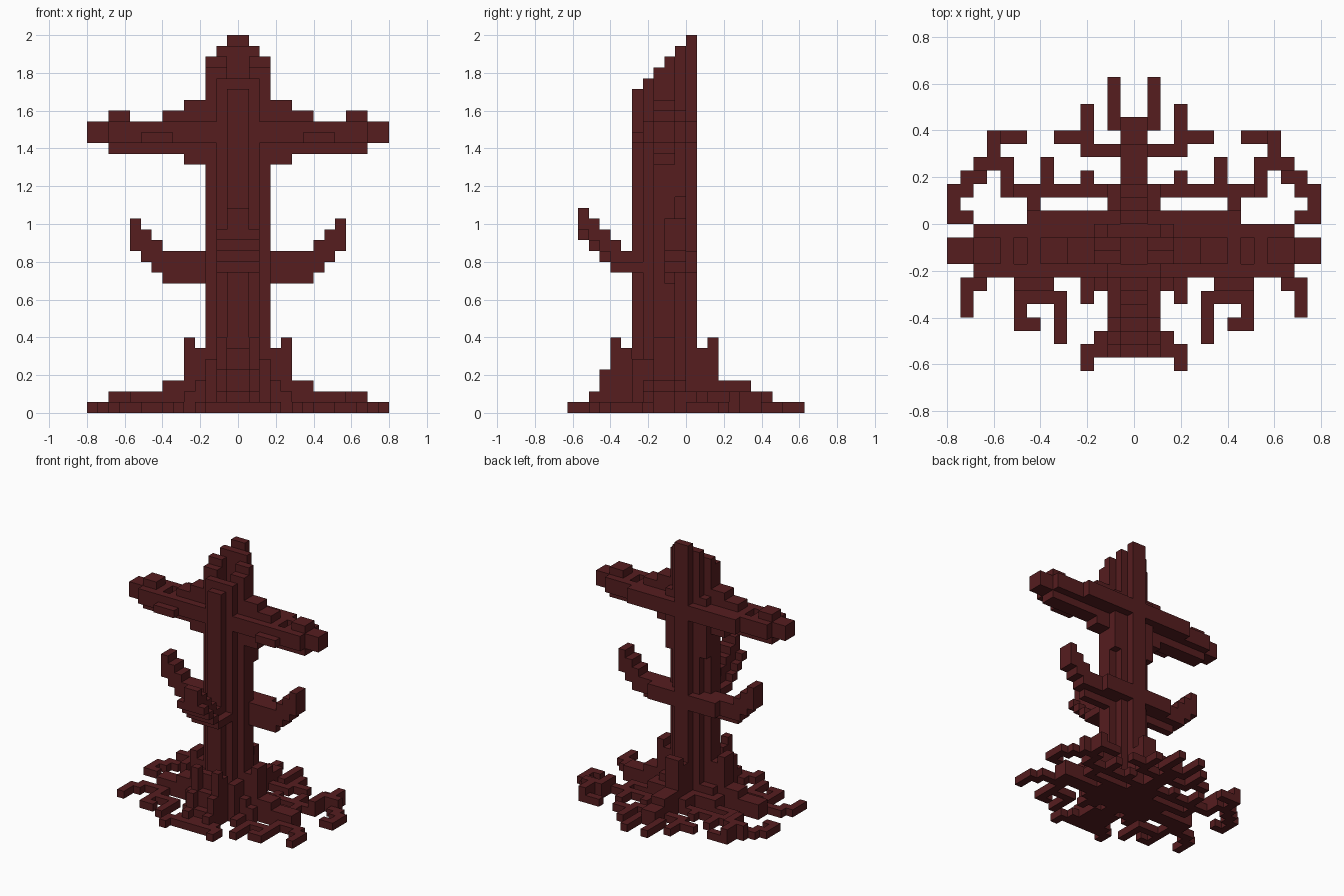
import bpy, bmesh, math

cube = bpy.data.objects.get("Cube")
if cube:
    bpy.data.objects.remove(cube, do_unlink=True)

U = 2 / 35  # edge of one block

bark = bpy.data.materials.new("dark_red_bark")
bark.use_nodes = True
COLOUR = (0.092, 0.0123, 0.0137, 1)
bark.diffuse_color = COLOUR
bark.node_tree.nodes["Principled BSDF"].inputs["Base Color"].default_value = COLOUR


def cells(x0, x1, y0, y1, z0, z1):
    """Block cells in a range, mirrored across x = 0."""
    half = {(x, y, z) for x in range(x0, x1) for y in range(y0, y1) for z in range(z0, z1)}
    return half | {(-1 - x, y, z) for x, y, z in half}


def fill(*boxes):
    return set().union(*(cells(*b) for b in boxes))


parts = {}

# Trunk: round stepped section, sloping crown, hollow heart
trunk = cells(2, 3, -1, 0, 20, 28)
for y, half_width, top in ((-5, 1, 30), (-4, 2, 31), (-3, 3, 32), (-2, 3, 33), (-1, 2, 34), (0, 1, 35)):
    trunk |= cells(0, half_width, y, y + 1, 0, top)
trunk -= cells(0, 1, -3, -1, 28, 36)
parts["trunk"] = trunk

# Thick upper limbs: deep core, shallower rails, knots on top and a hollow in each
limbs = fill((1, 12, -3, -1, 24, 27), (1, 12, -4, 0, 25, 27), (12, 14, -3, -1, 25, 27),
             (6, 9, -5, -4, 25, 26), (1, 8, 0, 1, 25, 27),
             (3, 7, -3, -1, 27, 28), (10, 12, -3, -1, 27, 28), (3, 5, -3, -1, 28, 29),
             (2, 5, -3, -1, 23, 24))
limbs -= cells(8, 9, -3, -1, 25, 27)
parts["upper_limbs"] = limbs

# Lower side branches curling upward
branches = fill((2, 7, -2, -1, 12, 15), (2, 7, -1, 0, 13, 15), (1, 5, 0, 1, 13, 15))
for i in range(3):
    branches |= cells(7 + i, 8 + i, -2, 0, 13 + i, 16 + i)
parts["side_branches"] = branches

# Front branch climbing in steps: wide treads with a narrow spine
front = fill((0, 2, -6, -4, 13, 14), (0, 1, -6, -4, 14, 15))
for i in range(4):
    front |= fill((0, 2, -7 - i, -6 - i, 13 + i, 14 + i), (0, 1, -7 - i, -6 - i, 14 + i, 16 + i))
parts["front_branch"] = front

# Flared foot of the trunk
parts["trunk_foot"] = fill(
    (0, 4, -4, 0, 0, 3), (0, 5, -4, 1, 0, 2), (2, 3, -5, -3, 0, 5),
    (3, 4, -3, -1, 0, 6), (4, 5, -3, -1, 0, 7), (5, 7, -3, -1, 0, 3),
    (0, 2, -6, -5, 0, 6), (1, 2, -7, -6, 0, 7), (0, 1, -7, -6, 0, 4),
    (1, 2, -8, -7, 0, 4), (0, 1, -8, -7, 0, 2),
    (0, 1, 1, 2, 0, 6), (0, 1, 2, 3, 0, 7), (0, 1, 3, 6, 0, 3), (0, 2, 1, 3, 0, 2))

# Front roots: spreading toes
parts["front_roots"] = fill(
    (0, 3, -9, -8, 0, 1), (1, 2, -9, -8, 1, 2), (0, 4, -10, -9, 0, 1), (3, 4, -11, -10, 0, 1),
    (3, 4, -6, -4, 0, 1), (2, 4, -5, -4, 0, 1))

# Back roots: forked prongs
parts["back_roots"] = fill(
    (0, 1, 6, 8, 0, 2), (1, 2, 7, 11, 0, 1), (1, 4, 5, 6, 0, 1),
    (3, 4, 6, 9, 0, 1), (4, 6, 6, 7, 0, 1))

# Front side roots: hooked curls
parts["front_side_roots"] = fill(
    (5, 10, -3, -1, 0, 2), (8, 12, -4, -3, 0, 1), (11, 12, -5, -4, 0, 1),
    (12, 13, -7, -4, 0, 1), (8, 9, -8, -3, 0, 1), (7, 9, -8, -7, 0, 1),
    (5, 9, -6, -5, 0, 1), (5, 6, -9, -5, 0, 1))

# Back side roots: looped bars and a wide outer curl
parts["back_side_roots"] = fill(
    (2, 8, 0, 1, 0, 1), (7, 8, 0, 3, 0, 1), (2, 10, 2, 3, 0, 1),
    (3, 4, 3, 4, 0, 1), (6, 7, 3, 5, 0, 1),
    (9, 10, 2, 5, 0, 2), (9, 12, 4, 5, 0, 2), (10, 11, 5, 7, 0, 2), (8, 11, 6, 7, 0, 1),
    (11, 13, 3, 4, 0, 1), (12, 14, 2, 3, 0, 1), (13, 14, 1, 2, 0, 1), (12, 14, 0, 1, 0, 1))

# Give each cell to one part only, so nothing overlaps
taken = set()
for name in parts:
    parts[name] -= taken
    taken |= parts[name]

# Corner offsets of the quad on each side of a cell, wound outward
SIDES = {
    (1, 0, 0): ((1, 0, 0), (1, 1, 0), (1, 1, 1), (1, 0, 1)),
    (-1, 0, 0): ((0, 0, 0), (0, 0, 1), (0, 1, 1), (0, 1, 0)),
    (0, 1, 0): ((0, 1, 0), (0, 1, 1), (1, 1, 1), (1, 1, 0)),
    (0, -1, 0): ((0, 0, 0), (1, 0, 0), (1, 0, 1), (0, 0, 1)),
    (0, 0, 1): ((0, 0, 1), (1, 0, 1), (1, 1, 1), (0, 1, 1)),
    (0, 0, -1): ((0, 0, 0), (0, 1, 0), (1, 1, 0), (1, 0, 0)),
}


def build(name, part):
    """Skin the exposed sides of the part's cells and merge flat areas."""
    bm = bmesh.new()
    verts = {}
    for cell in sorted(part):
        for side, corners in SIDES.items():
            if tuple(a + b for a, b in zip(cell, side)) in taken:
                continue
            quad = []
            for c in corners:
                key = tuple(a + b for a, b in zip(cell, c))
                if key not in verts:
                    verts[key] = bm.verts.new([k * U for k in key])
                quad.append(verts[key])
            bm.faces.new(quad)
    bmesh.ops.dissolve_limit(bm, angle_limit=math.radians(1), verts=bm.verts[:], edges=bm.edges[:])
    mesh = bpy.data.meshes.new(name)
    bm.to_mesh(mesh)
    bm.free()
    mesh.materials.append(bark)
    bpy.context.collection.objects.link(bpy.data.objects.new(name, mesh))


for name, part in parts.items():
    build(name, part)
